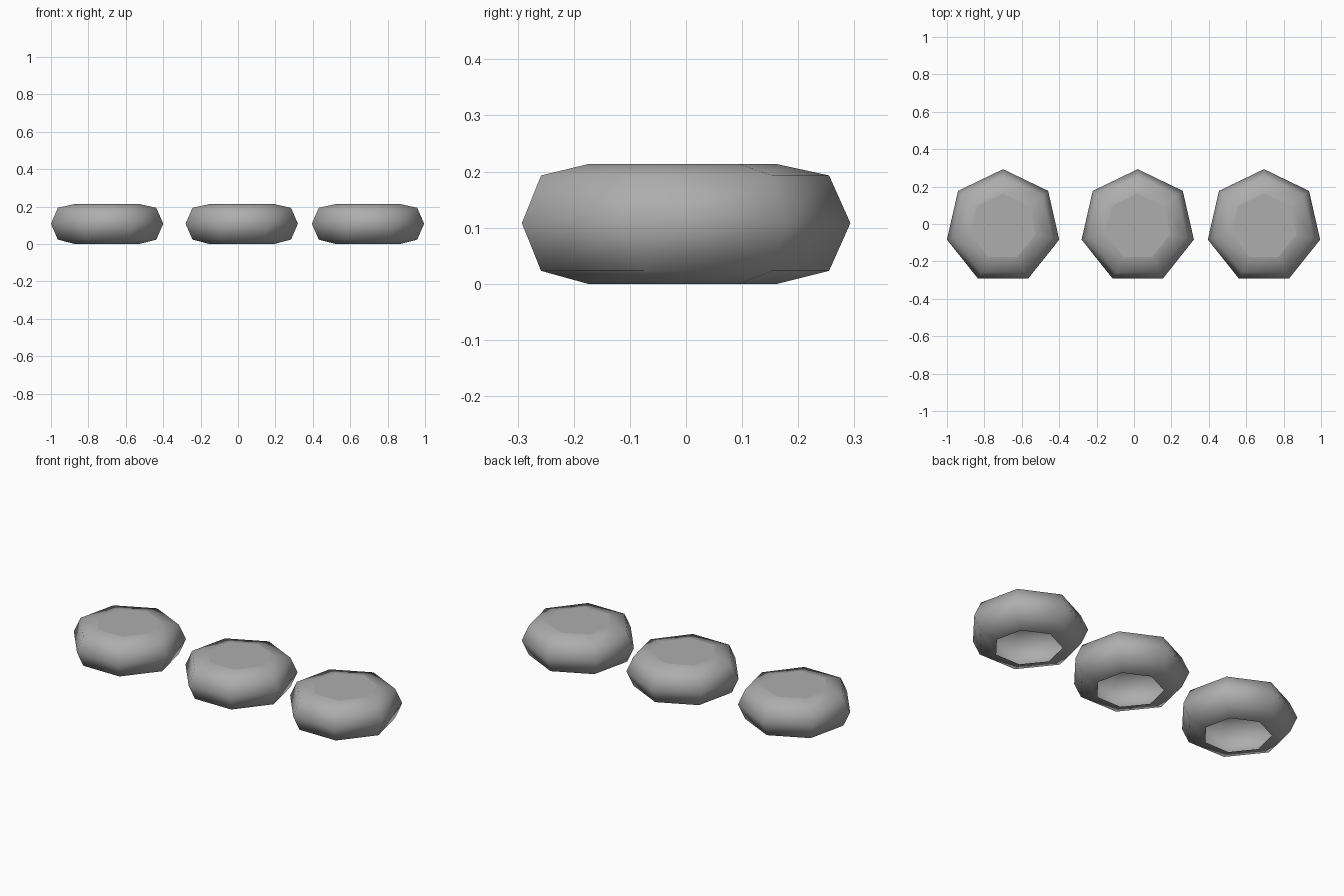
import bpy, bmesh, math

if "Cube" in bpy.data.objects:
    bpy.data.objects.remove(bpy.data.objects["Cube"])

SIDES = 7
# radius, height of each ring from the open underside to the top
PROFILE = [(0.178, 0.0), (0.27, 0.023), (0.308, 0.108), (0.27, 0.193), (0.178, 0.213)]

# dark grey stone
stone = bpy.data.materials.new("stone_grey")
stone.diffuse_color = (0.42, 0.42, 0.42, 1)
stone.use_nodes = True
stone.node_tree.nodes["Principled BSDF"].inputs["Base Color"].default_value = stone.diffuse_color


def pebble(name, x):
    bm = bmesh.new()
    rings = []
    for r, z in PROFILE:
        angles = [math.pi / 2 + 2 * math.pi * i / SIDES for i in range(SIDES)]
        rings.append([bm.verts.new((r * math.cos(a), r * math.sin(a), z)) for a in angles])
    # rounded side wall, smooth shaded
    for low, high in zip(rings, rings[1:]):
        for i in range(SIDES):
            j = (i + 1) % SIDES
            bm.faces.new((low[i], low[j], high[j], high[i])).smooth = True
    # flat top with a crisp border
    top = bm.faces.new(rings[-1])
    for edge in top.edges:
        edge.smooth = False
    mesh = bpy.data.meshes.new(name)
    bm.to_mesh(mesh)
    bm.free()
    mesh.materials.append(stone)
    obj = bpy.data.objects.new(name, mesh)
    obj.location = (x, -0.015, 0)
    bpy.context.collection.objects.link(obj)


# row of three stones, unevenly spaced
for name, x in (("left_stone", -0.7), ("middle_stone", 0.02), ("right_stone", 0.695)):
    pebble(name, x)
